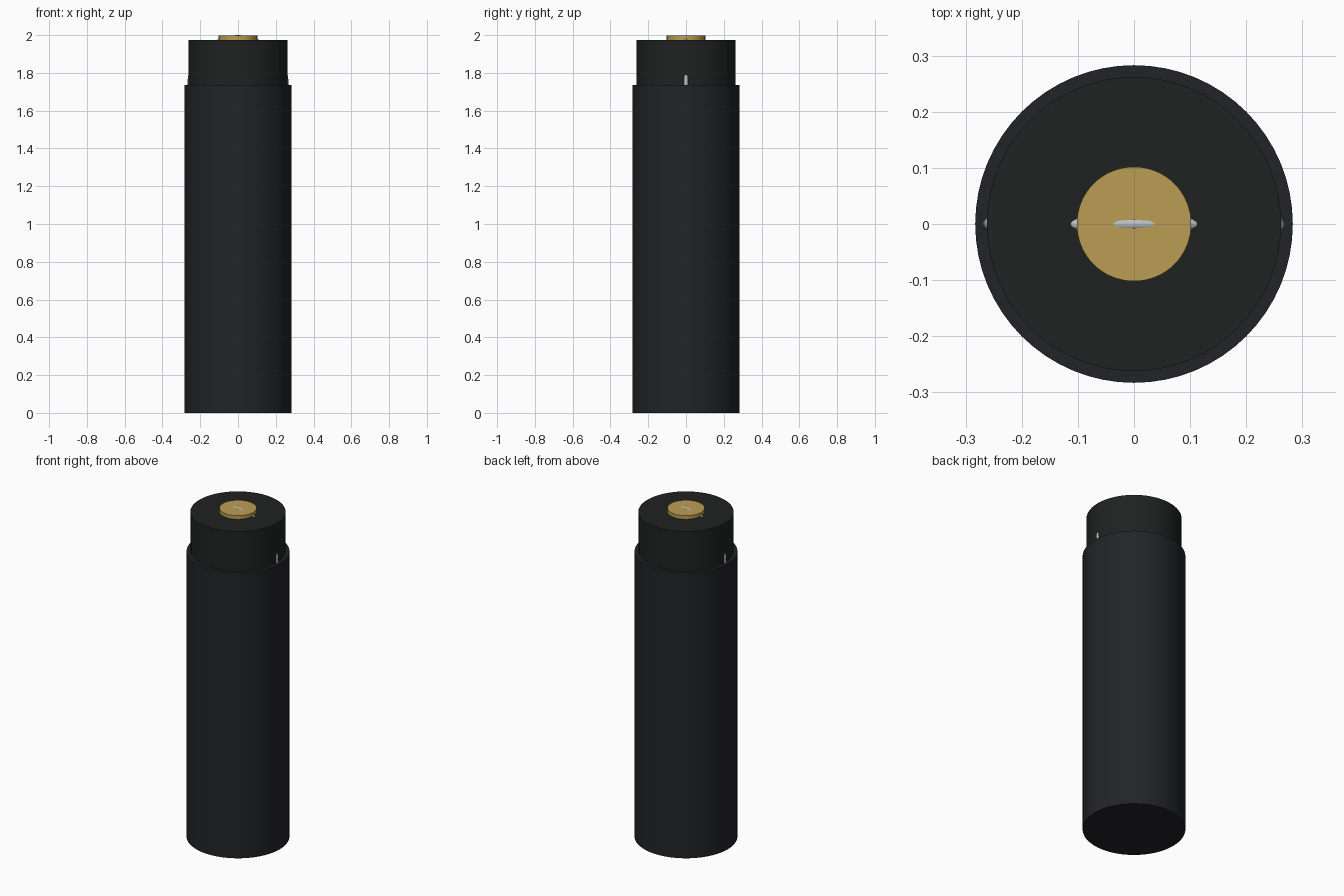
import bpy, math

if "Cube" in bpy.data.objects:
    bpy.data.objects.remove(bpy.data.objects["Cube"])


def material(name, rgb):
    m = bpy.data.materials.new(name)
    m.diffuse_color = (*rgb, 1)
    m.use_nodes = True
    m.node_tree.nodes["Principled BSDF"].inputs["Base Color"].default_value = m.diffuse_color
    return m


def finish(name, mat):
    ob = bpy.context.object
    ob.name = name
    ob.data.materials.append(mat)
    bpy.ops.object.shade_smooth_by_angle(angle=math.radians(30))
    return ob


def cylinder(name, radius, z0, z1, mat):
    bpy.ops.mesh.primitive_cylinder_add(vertices=64, radius=radius, depth=z1 - z0,
                                        location=(0, 0, (z0 + z1) / 2))
    return finish(name, mat)


casing = material("casing_black", (0.016, 0.017, 0.020))
collar = material("collar_black", (0.014, 0.016, 0.016))
brass = material("brass", (0.50, 0.34, 0.09))
steel = material("steel", (0.50, 0.53, 0.55))

# Main tube, narrower collar and brass contact
cylinder("main_body", 0.283, 0.0, 1.735, casing)
cylinder("collar", 0.262, 1.735, 1.975, collar)
cylinder("top_contact", 0.102, 1.975, 1.997, brass)

# Upright wire ring, mostly buried, showing at the top and the collar sides
bpy.ops.mesh.primitive_torus_add(major_radius=0.257, minor_radius=0.012,
                                 major_segments=64, minor_segments=16,
                                 location=(0, 0, 1.731),
                                 rotation=(math.pi / 2, 0, 0))
finish("wire_ring", steel)
